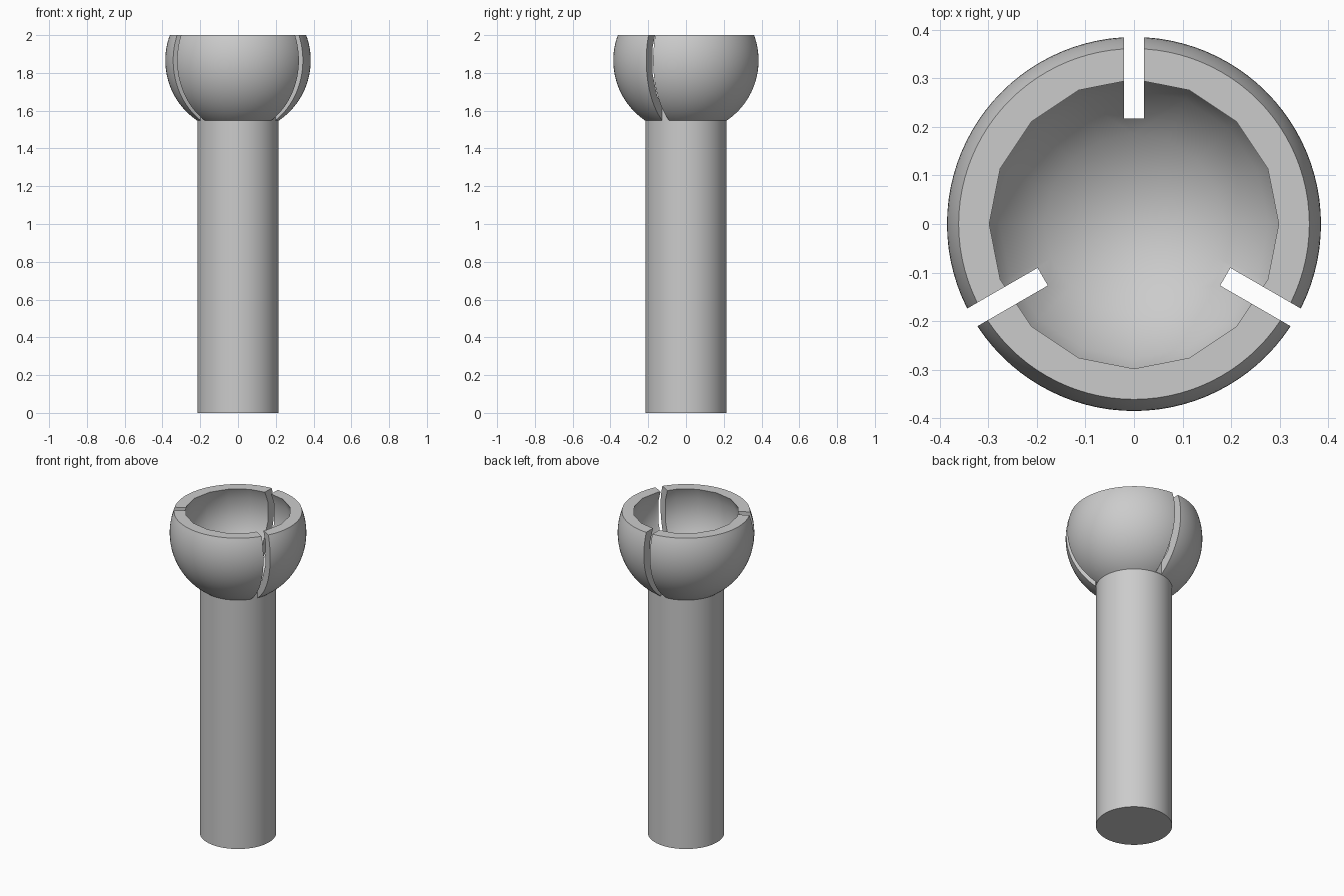
import bpy, bmesh, math
from mathutils import Matrix

cube = bpy.data.objects.get("Cube")
if cube:
    bpy.data.objects.remove(cube, do_unlink=True)

HEIGHT = 2.0
SHAFT_R = 0.215
BALL_R = 0.385
CAVITY_R = 0.333
BALL_Z = 1.866
SLOT_W = 0.042
SLOT_START = 0.217

grey = bpy.data.materials.new("plain grey")
grey.use_nodes = True
colour = (0.6, 0.6, 0.6, 1)
grey.diffuse_color = colour
grey.node_tree.nodes["Principled BSDF"].inputs["Base Color"].default_value = colour


def make_object(name, bm):
    mesh = bpy.data.meshes.new(name)
    bmesh.ops.recalc_face_normals(bm, faces=bm.faces[:])
    bm.to_mesh(mesh)
    bm.free()
    obj = bpy.data.objects.new(name, mesh)
    bpy.context.collection.objects.link(obj)
    mesh.materials.append(grey)
    return obj


def lathe(name, profile, sides):
    """Revolve (radius, z) points about z and close both ends with flat caps."""
    bm = bmesh.new()
    rings = []
    for r, z in profile:
        angles = [math.tau * i / sides for i in range(sides)]
        rings.append([bm.verts.new((r * math.cos(a), r * math.sin(a), z)) for a in angles])
    for low, high in zip(rings, rings[1:]):
        for i in range(sides):
            j = (i + 1) % sides
            bm.faces.new((low[i], low[j], high[j], high[i]))
    bm.faces.new(rings[0][::-1])
    bm.faces.new(rings[-1])
    return make_object(name, bm)


def subtract(target, cutter):
    cutter.hide_render = True
    mod = target.modifiers.new("cut", 'BOOLEAN')
    mod.operation = 'DIFFERENCE'
    mod.solver = 'EXACT'
    mod.object = cutter
    bpy.context.view_layer.objects.active = target
    bpy.ops.object.modifier_apply(modifier=mod.name)
    bpy.data.objects.remove(cutter, do_unlink=True)


# Shaft carrying a ball that is cut flat at the top
start = -math.acos(SHAFT_R / BALL_R)
end = math.asin((HEIGHT - BALL_Z) / BALL_R)
steps = 28
profile = [(SHAFT_R, 0)]
for i in range(steps + 1):
    a = start + (end - start) * i / steps
    profile.append((BALL_R * math.cos(a), BALL_Z + BALL_R * math.sin(a)))
socket = lathe("slotted_ball_socket", profile, 96)

# Coarse round cavity, rings set half a step off the poles
rings = 8
cavity = []
for i in range(rings):
    a = math.pi * (i + 0.5) / rings
    cavity.append((CAVITY_R * math.sin(a), BALL_Z - CAVITY_R * math.cos(a)))
subtract(socket, lathe("cavity_cutter", cavity, 2 * rings))

# Three evenly spaced slots through the socket wall
for k in range(3):
    bm = bmesh.new()
    length = 0.4
    size = Matrix.Diagonal((length, SLOT_W, 1, 1))
    place = Matrix.Translation((SLOT_START + length / 2, 0, BALL_Z))
    turn = Matrix.Rotation(math.radians(90 + 120 * k), 4, 'Z')
    bmesh.ops.create_cube(bm, size=1, matrix=turn @ place @ size)
    subtract(socket, make_object("slot_cutter", bm))

# Smooth round surfaces with crisp rims
bpy.ops.object.select_all(action='DESELECT')
socket.select_set(True)
bpy.context.view_layer.objects.active = socket
bpy.ops.object.shade_smooth_by_angle(angle=math.radians(30))
